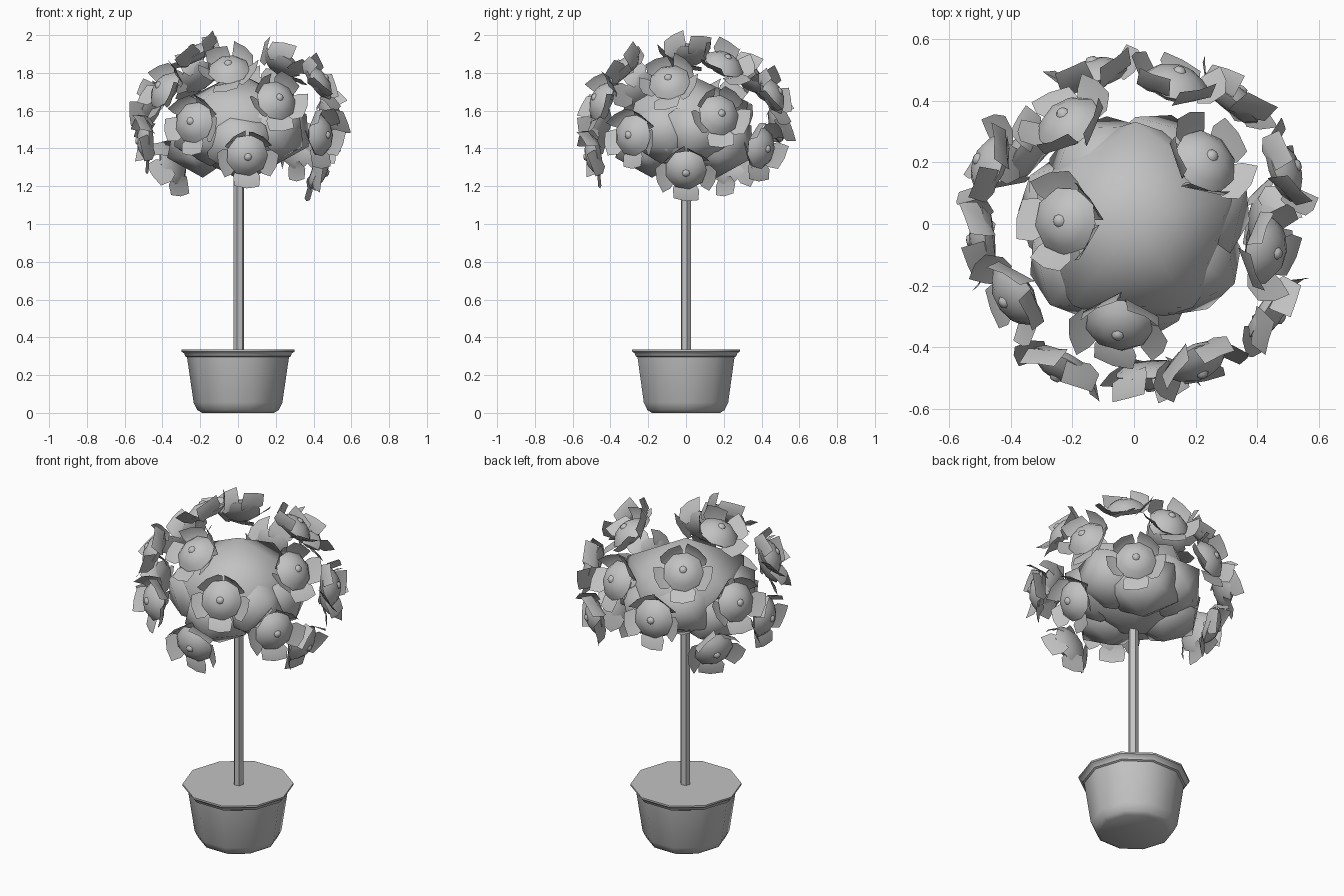
import bpy, bmesh, math
from mathutils import Vector, Matrix

if "Cube" in bpy.data.objects:
    bpy.data.objects.remove(bpy.data.objects["Cube"])

mat = bpy.data.materials.new("plain_grey")
mat.diffuse_color = (0.54, 0.54, 0.54, 1)
mat.use_nodes = True
mat.node_tree.nodes["Principled BSDF"].inputs["Base Color"].default_value = mat.diffuse_color


def lathe(bm, profile, sides, turn=0.0):
    """Revolve (radius, height) points around z; radius 0 makes a pole."""
    rings = []
    for r, z in profile:
        if r == 0:
            rings.append([bm.verts.new((0, 0, z))] * sides)
        else:
            rings.append([bm.verts.new((r * math.cos(turn + 2 * math.pi * i / sides),
                                        r * math.sin(turn + 2 * math.pi * i / sides), z))
                          for i in range(sides)])
    for a, b in zip(rings, rings[1:]):
        for i in range(sides):
            j = (i + 1) % sides
            vs = list(dict.fromkeys((a[i], a[j], b[j], b[i])))
            if len(vs) > 2:
                bm.faces.new(vs)


def place(me, name):
    ob = bpy.data.objects.new(name, me)
    bpy.context.collection.objects.link(ob)
    return ob


def make_mesh(bm, name, angle):
    bmesh.ops.recalc_face_normals(bm, faces=bm.faces[:])
    me = bpy.data.meshes.new(name)
    bm.to_mesh(me)
    bm.free()
    me.materials.append(mat)
    ob = place(me, name)
    bpy.ops.object.select_all(action='DESELECT')
    ob.select_set(True)
    bpy.context.view_layer.objects.active = ob
    bpy.ops.object.shade_smooth_by_angle(angle=math.radians(angle))
    return ob


# Ten-sided pot with stepped rim and a flat lid of soil
bm = bmesh.new()
lathe(bm, [(0, 0), (0.19, 0), (0.215, 0.015), (0.235, 0.055), (0.27, 0.295),
           (0.28, 0.30), (0.285, 0.315), (0.30, 0.325), (0.30, 0.335), (0, 0.335)], 10)
make_mesh(bm, "pot", 40)

# Thin trunk
bm = bmesh.new()
lathe(bm, [(0, 0.30), (0.028, 0.30), (0.028, 1.40), (0, 1.40)], 6, 0.2)
make_mesh(bm, "trunk", 30).location.x = 0.004

# Foliage: a coarse main ball with coarse lobes around it
bm = bmesh.new()


def blob(x, y, z, rx, ry, rz, turn):
    m = (Matrix.Translation((x, y, z)) @ Matrix.Rotation(turn, 4, 'Z')
         @ Matrix.Diagonal((rx, ry, rz, 1)))
    bmesh.ops.create_icosphere(bm, subdivisions=1, radius=1, matrix=m)


blob(0, 0, 1.52, 0.37, 0.37, 0.28, 0.3)
for i in range(7):
    a = 2 * math.pi * i / 7 + 0.25
    blob(0.19 * math.cos(a), 0.18 * math.sin(a), 1.465 + 0.03 * (-1) ** i,
         0.22, 0.21, 0.19, a * 1.7)
make_mesh(bm, "foliage", 75)

# One flower: lens-shaped disc, small bud, five petals, the lowest one flat
bm = bmesh.new()
lathe(bm, [(0, 0.035), (0.05, 0.028), (0.085, 0.008), (0.112, -0.02),
           (0.08, -0.045), (0, -0.05)], 9)
lathe(bm, [(0, 0.044), (0.014, 0.042), (0.022, 0.03), (0.018, 0.02)], 8)
# Each petal: outer radius, outer height
petals = [(0.165, -0.015), (0.15, 0.025), (0.125, 0.045), (0.125, 0.04), (0.15, 0.02)]
for k, (r_out, h_out) in enumerate(petals):
    rot = Matrix.Rotation(-math.pi / 2 + k * 2 * math.pi / 5, 3, 'Z')
    rows = [(0.075, 0.045, -0.04, 0), (0.11, 0.07, -0.02, 0), (r_out, 0.065, h_out, 0.012)]
    grid = []
    for r, w, h, tip in rows:
        grid.append([bm.verts.new(rot @ Vector((r + (tip if s == 0 else 0), s * w,
                                                h + 0.015 * s)))
                     for s in (-1, 0, 1)])
    for p, q in zip(grid, grid[1:]):
        for i in range(2):
            bm.faces.new((p[i], p[i + 1], q[i + 1], q[i]))
first = make_mesh(bm, "flower_1", 50)

# Flowers spread over the crown, each facing away from its centre
spots = [(-0.05, -0.34, 1.83), (-0.23, 0.01, 1.91), (0.24, 0.21, 1.86),
         (0.44, -0.09, 1.76), (-0.22, 0.34, 1.79), (-0.40, -0.24, 1.72),
         (0.21, -0.46, 1.66), (-0.24, -0.47, 1.54), (0.05, -0.50, 1.36),
         (0.50, 0.18, 1.58), (0.45, -0.29, 1.47), (0.44, 0.0, 1.28),
         (0.33, 0.41, 1.40), (0.14, 0.47, 1.69), (-0.13, 0.50, 1.54),
         (-0.48, 0.20, 1.62), (-0.50, -0.05, 1.44), (-0.36, 0.24, 1.31)]
centre = Vector((0, 0, 1.45))
for n, spot in enumerate(spots):
    ob = first if n == 0 else place(first.data, "flower_%d" % (n + 1))
    p = Vector(spot)
    ob.matrix_world = (Matrix.Translation(p)
                       @ (p - centre).to_track_quat('Z', 'Y').to_matrix().to_4x4())
